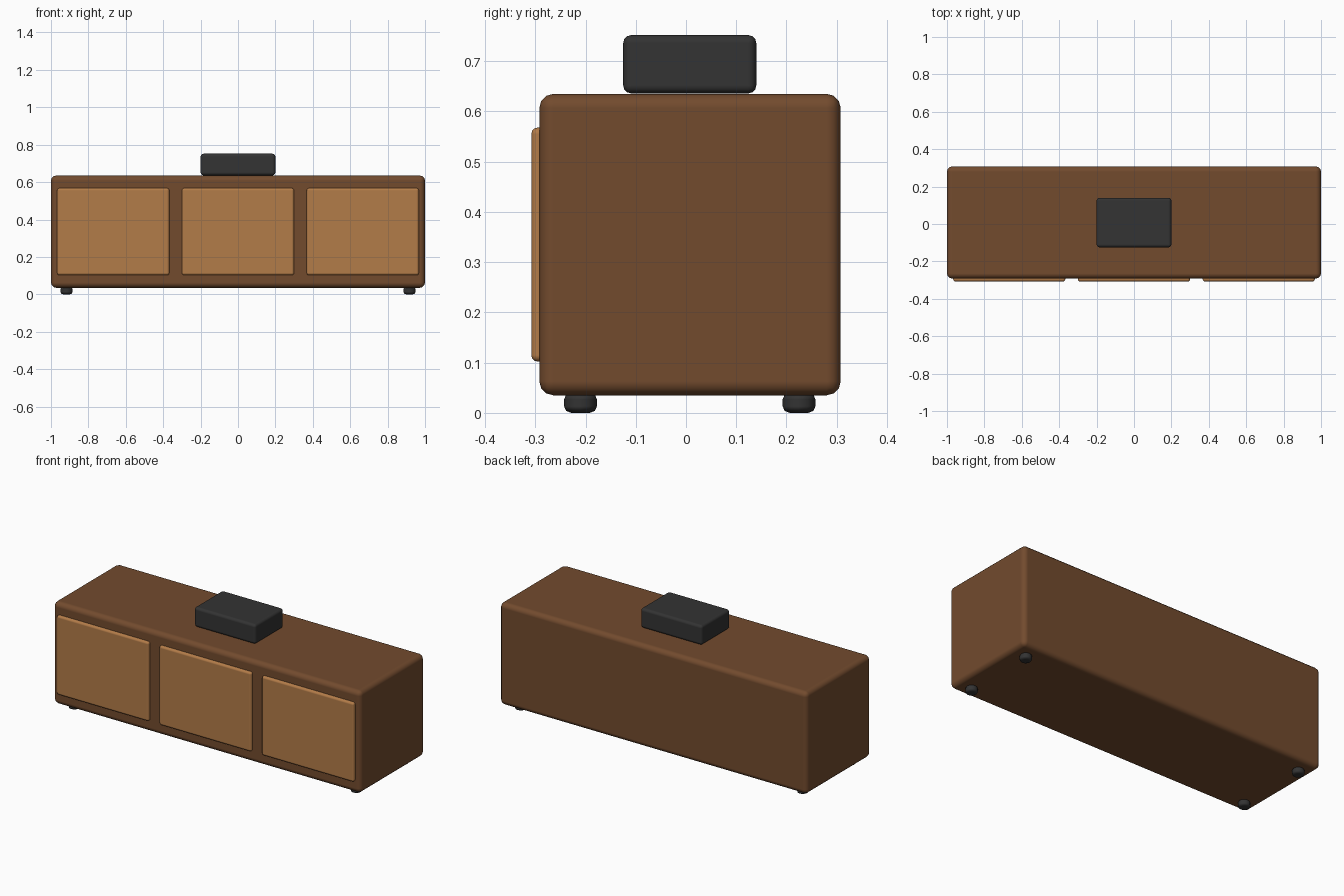
import bpy
import bmesh
import math
from mathutils import Matrix

cube = bpy.data.objects.get("Cube")
if cube:
    bpy.data.objects.remove(cube, do_unlink=True)


def material(name, rgb):
    mat = bpy.data.materials.new(name)
    mat.use_nodes = True
    mat.diffuse_color = (*rgb, 1)
    mat.node_tree.nodes["Principled BSDF"].inputs["Base Color"].default_value = (*rgb, 1)
    return mat


walnut = material("walnut brown", (0.17, 0.07, 0.027))
oak = material("light oak", (0.45, 0.2, 0.065))
charcoal = material("charcoal", (0.033, 0.033, 0.033))


def finish(name, bm, mat, bevel, segments):
    """Turn a bmesh into a smooth-shaded object with rounded edges."""
    mesh = bpy.data.meshes.new(name)
    bm.to_mesh(mesh)
    bm.free()
    mesh.materials.append(mat)
    obj = bpy.data.objects.new(name, mesh)
    bpy.context.collection.objects.link(obj)
    mod = obj.modifiers.new("rounded edges", "BEVEL")
    mod.width = bevel
    mod.segments = segments
    mod.limit_method = "ANGLE"
    mod.angle_limit = math.radians(40)
    mod.harden_normals = True
    mesh.shade_smooth()
    return obj


def box(name, low, high, mat, bevel, segments=3):
    bm = bmesh.new()
    size = [h - l for l, h in zip(low, high)]
    middle = [(h + l) / 2 for l, h in zip(low, high)]
    bmesh.ops.create_cube(bm, size=1, matrix=Matrix.LocRotScale(middle, None, size))
    return finish(name, bm, mat, bevel, segments)


# Cabinet body
box("cabinet_body", (-1, -0.292, 0.035), (1, 0.308, 0.635), walnut, 0.028)

# Three door panels across the front
for label, x in (("right", -0.667), ("middle", 0), ("left", 0.667)):
    box(f"{label}_door", (x - 0.3, -0.308, 0.102), (x + 0.3, -0.275, 0.568), oak, 0.013)

# Media box resting on top
box("media_box", (-0.2, -0.125, 0.636), (0.2, 0.14, 0.752), charcoal, 0.016)

# Four squat round feet
for depth, y in (("front", -0.21), ("back", 0.225)):
    for side, x in (("right", -0.917), ("left", 0.917)):
        bm = bmesh.new()
        bmesh.ops.create_cone(bm, cap_ends=True, segments=12, radius1=0.033,
                              radius2=0.033, depth=0.04,
                              matrix=Matrix.Translation((x, y, 0.02)))
        finish(f"{depth}_{side}_foot", bm, charcoal, 0.014, 2)
